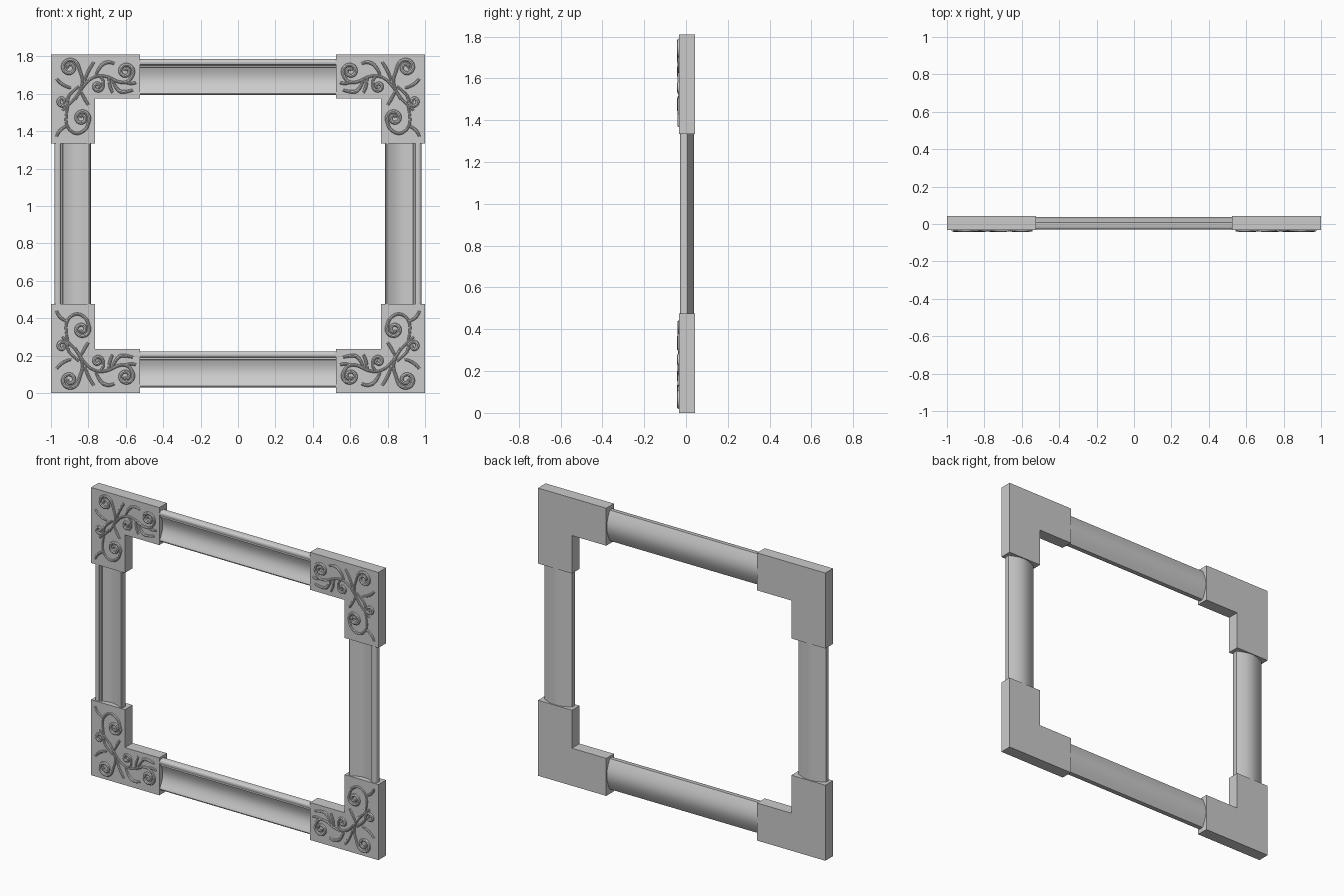
import bpy, bmesh, math

if "Cube" in bpy.data.objects:
    bpy.data.objects.remove(bpy.data.objects["Cube"])

H = 1.81            # overall height
FRONT, BACK = -0.033, 0.043


def prism(name, pts, place, a, b):
    """Extrude a closed 2D outline from a to b; place(p, q, t) gives the 3D point."""
    bm = bmesh.new()
    rings = [[bm.verts.new(place(p, q, t)) for p, q in pts] for t in (a, b)]
    n = len(pts)
    for i in range(n):
        j = (i + 1) % n
        bm.faces.new((rings[0][i], rings[0][j], rings[1][j], rings[1][i]))
    bm.faces.new(rings[0])
    bm.faces.new(rings[1])
    bmesh.ops.recalc_face_normals(bm, faces=bm.faces[:])
    me = bpy.data.meshes.new(name)
    bm.to_mesh(me)
    bm.free()
    ob = bpy.data.objects.new(name, me)
    bpy.context.collection.objects.link(ob)
    return ob


def activate(ob):
    bpy.ops.object.select_all(action='DESELECT')
    ob.select_set(True)
    bpy.context.view_layer.objects.active = ob


def smooth(ob):
    activate(ob)
    bpy.ops.object.shade_smooth_by_angle(angle=math.radians(35))


# Rail moulding section: distance in from the outer edge, depth y
W = 0.193
profile = [(0, 0.008), (0, -0.018), (0.004, -0.025), (0.012, -0.029), (0.022, -0.029),
           (0.030, -0.025), (0.033, -0.019), (0.042, -0.019), (0.045, -0.012)]
for i in range(1, 13):                       # scooped cove
    s = i / 12
    profile.append((0.045 + 0.133 * s, -0.012 - 0.014 * s * s + 0.016 * math.sin(math.pi * s)))
profile += [(0.184, -0.028), (0.190, -0.026), (W, -0.020), (W, 0.008)]
for i in range(1, 12):                       # rounded back
    s = i / 12
    profile.append((W * (1 - s), 0.008 + 0.030 * math.sin(math.pi * s)))

# Horizontal rails share orientation, side rails mirror each other
for name, top in (("top_rail", 1.785), ("bottom_rail", 0.222)):
    smooth(prism(name, profile, lambda p, q, t, top=top: (t, q, top - p), -0.54, 0.54))
for name, sx in (("left_rail", -1), ("right_rail", 1)):
    smooth(prism(name, profile, lambda p, q, t, sx=sx: (sx * (0.98 - p), q, t), 0.46, 1.35))


def scroll(stem, c, r, a0, d, turns=1.6):
    """Stem points followed by an inward spiral, in corner coordinates."""
    pts = list(stem)
    n = int(turns * 10)
    for i in range(n + 1):
        k = r * (1 - 0.8 * i / n)
        a = a0 + d * turns * 2 * math.pi * i / n
        pts.append((c[0] + k * math.cos(a), c[1] + k * math.sin(a)))
    return pts


# Vine scrolls and leaves, measured inward from the outer corner
vines = [
    scroll([(0.06, 0.30), (0.12, 0.25), (0.165, 0.18), (0.17, 0.13), (0.155, 0.09)],
           (0.10, 0.07), 0.05, 0, -1),
    scroll([(0.13, 0.24), (0.18, 0.15), (0.25, 0.11), (0.31, 0.12), (0.36, 0.15), (0.41, 0.15)],
           (0.40, 0.09), 0.045, 0.8, -1),
    scroll([(0.25, 0.11), (0.28, 0.13)], (0.25, 0.17), 0.03, -0.3, 1, 1.3),
    scroll([(0.09, 0.28), (0.075, 0.34), (0.09, 0.40), (0.14, 0.43), (0.19, 0.40)],
           (0.165, 0.34), 0.045, 0.7, -1),
    scroll([(0.15, 0.17), (0.10, 0.21)], (0.06, 0.25), 0.032, -0.4, 1, 1.3),
]
leaves = [
    [(0.33, 0.14), (0.35, 0.19), (0.39, 0.205), (0.44, 0.19)],
    [(0.31, 0.12), (0.31, 0.17), (0.33, 0.205)],
    [(0.24, 0.11), (0.26, 0.06), (0.31, 0.035), (0.34, 0.05)],
    [(0.18, 0.14), (0.20, 0.08), (0.23, 0.04)],
    [(0.09, 0.38), (0.04, 0.40), (0.03, 0.44)],
    [(0.11, 0.18), (0.06, 0.17), (0.03, 0.13)],
    [(0.16, 0.20), (0.18, 0.24), (0.20, 0.27)],
    [(0.40, 0.15), (0.43, 0.16), (0.455, 0.15)],
]


def ornament(name, sx, top):
    cu = bpy.data.curves.new(name, 'CURVE')
    cu.dimensions = '3D'
    cu.bevel_depth = 0.010
    cu.bevel_resolution = 2
    cu.use_fill_caps = True
    for pts in vines + leaves:
        sp = cu.splines.new('NURBS')
        sp.points.add(len(pts) - 1)
        sp.order_u = 3
        sp.use_endpoint_u = True
        sp.resolution_u = 4
        for i, (u, v) in enumerate(pts):
            s = i / (len(pts) - 1)
            sp.points[i].co = (sx * (1 - u), FRONT, H - v if top else v, 1)
            sp.points[i].radius = 0.45 + 0.55 * math.sin(math.pi * (0.1 + 0.75 * s))
    ob = bpy.data.objects.new(name, cu)
    bpy.context.collection.objects.link(ob)
    activate(ob)
    bpy.ops.object.convert(target='MESH')
    smooth(bpy.context.view_layer.objects.active)


# Four L-shaped corner blocks with carved ornament
A, B = 0.475, 0.236
ell = [(0, 0), (A, 0), (A, B), (B, B), (B, A), (0, A)]
for top in (True, False):
    for sx in (-1, 1):
        tag = ("top" if top else "bottom") + ("_left" if sx < 0 else "_right")
        prism(tag + "_corner", ell,
              lambda p, q, t: (sx * (1 - p), t, H - q if top else q), FRONT, BACK)
        ornament(tag + "_ornament", sx, top)
